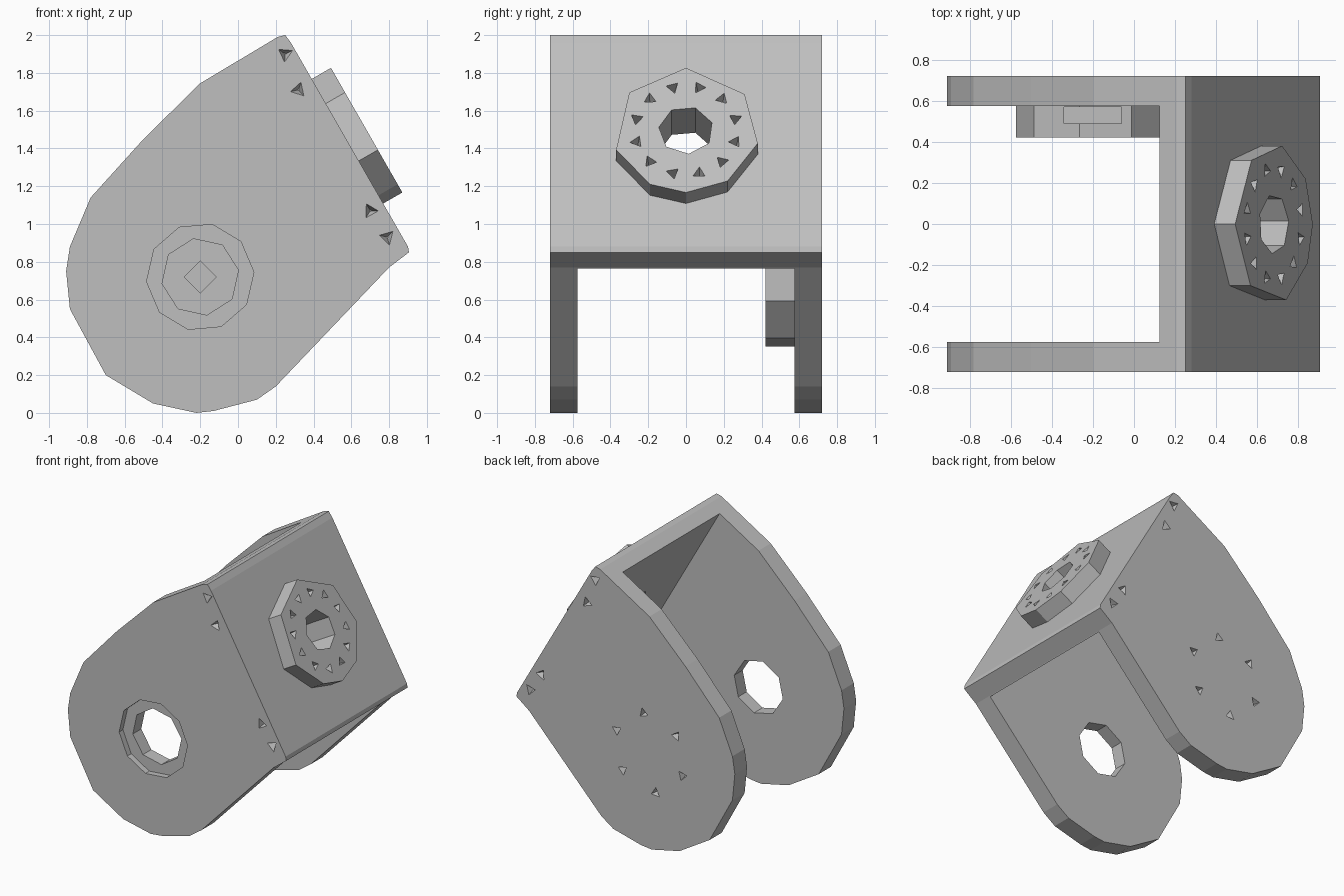
import bpy, bmesh, math
from mathutils import Vector

if "Cube" in bpy.data.objects:
    bpy.data.objects.remove(bpy.data.objects["Cube"])

grey = bpy.data.materials.new("plain_grey")
grey.use_nodes = True
COLOUR = (0.52, 0.52, 0.52, 1)
grey.diffuse_color = COLOUR
grey.node_tree.nodes["Principled BSDF"].inputs["Base Color"].default_value = COLOUR

X, Y, Z = Vector((1, 0, 0)), Vector((0, 1, 0)), Vector((0, 0, 1))
NORMAL = Vector((0.868, 0, 0.497))      # outward from the base plate
UP = Vector((-0.497, 0, 0.868))         # along the plate slope
PLATE = Vector((0.577, 0, 1.437))       # centre of the plate's outer face
PIVOT = Vector((-0.2, 0, 0.72))         # axis through both arms
HALF, THICK = 0.72, 0.145


def add_prism(bm, pts, origin, u, v, w, d0, d1, tip=1.0):
    """Extrude a 2D outline along w, optionally shrinking the far end."""
    n = len(pts)
    c = Vector((sum(p[0] for p in pts) / n, sum(p[1] for p in pts) / n))
    rings = []
    for d, s in ((d0, 1), (d1, tip)):
        ring = [c + (Vector(p) - c) * s for p in pts]
        rings.append([bm.verts.new(origin + u * q.x + v * q.y + w * d) for q in ring])
    low, high = rings
    faces = [bm.faces.new(low), bm.faces.new(high)]
    for i in range(n):
        j = (i + 1) % n
        faces.append(bm.faces.new((low[i], low[j], high[j], high[i])))
    bmesh.ops.recalc_face_normals(bm, faces=faces)


def finish(bm, name):
    mesh = bpy.data.meshes.new(name)
    bm.to_mesh(mesh)
    bm.free()
    mesh.materials.append(grey)
    obj = bpy.data.objects.new(name, mesh)
    bpy.context.collection.objects.link(obj)
    return obj


def prism(name, *args):
    bm = bmesh.new()
    add_prism(bm, *args)
    return finish(bm, name)


def ngon(n, r, start=0.0):
    angles = [math.radians(start) + math.tau * i / n for i in range(n)]
    return [(r * math.cos(a), r * math.sin(a)) for a in angles]


def pits(name, centres, r, origin, u, v, w, depth):
    """Small three-sided pits sunk against w."""
    bm = bmesh.new()
    for i, (cx, cy) in enumerate(centres):
        add_prism(bm, ngon(3, r, 25 + 47 * i), origin + u * cx + v * cy,
                  u, v, w, 0.01, -depth, 0.15)
    return finish(bm, name)


def cut(obj, *cutters):
    for cutter in cutters:
        cutter.hide_render = True
        mod = obj.modifiers.new("cut", "BOOLEAN")
        mod.operation, mod.solver, mod.object = "DIFFERENCE", "EXACT", cutter
        bpy.context.view_layer.objects.active = obj
        bpy.ops.object.modifier_apply(modifier=mod.name)


# Bracket: side outline extruded, then hollowed to leave two arms and a plate
outline = [(0.21, 1.99), (0.25, 2), (0.28, 1.96), (0.9, 0.88), (0.905, 0.85), (0.8, 0.77),
           (0.2, 0.14), (0.1, 0.07), (-0.13, 0.01), (-0.22, 0), (-0.45, 0.05), (-0.7, 0.2),
           (-0.89, 0.55), (-0.91, 0.75), (-0.89, 0.88), (-0.78, 1.14), (-0.5, 1.45), (-0.2, 1.745)]
bracket = prism("bracket", outline, Vector(), X, Z, Y, -HALF, HALF)
gap = prism("gap_cutter", [(-3, -2), (-THICK, -2), (-THICK, 2), (-3, 2)],
            PLATE, NORMAL, UP, Y, THICK - HALF, HALF - THICK)

# Front arm: stepped bearing hole
bore = prism("bore_cutter", ngon(8, 0.205, 10), PIVOT, X, Z, Y, -1, -0.5)
step = prism("step_cutter", ngon(10, 0.285, 5), PIVOT, X, Z, Y, -1, 0.045 - HALF)

# Base plate: centre hole shared with the disc
centre_hole = prism("centre_hole_cutter", ngon(7, 0.145, 70), PLATE, Y, UP, NORMAL, -0.4, 0.4)

# Screw pits on the back arm and along the plate corners
back_pits = pits("back_pit_cutter", ngon(6, 0.29, 20), 0.045, PIVOT + Y * HALF, X, Z, Y, 0.06)
corner_spots = [(0.25, 1.9), (0.32, 1.71), (0.7, 1.07), (0.79, 0.93)]
corner_pits = [pits("corner_pit_cutter", corner_spots, 0.05, Y * s * HALF, X, Z, Y * s, 0.05)
               for s in (-1, 1)]
cut(bracket, gap, bore, step, centre_hole, back_pits, *corner_pits)

# Mounting disc on the plate, ringed with screw pits
disc_outline = [(0, 0.38), (0.31, 0.22), (0.38, -0.08), (0.22, -0.31),
                (0, -0.38), (-0.19, -0.33), (-0.37, -0.12), (-0.3, 0.23)]
disc = prism("mounting_disc", disc_outline, PLATE, Y, UP, NORMAL, -0.005, 0.12)
disc_pits = pits("disc_pit_cutter", ngon(12, 0.27, 15), 0.04,
                 PLATE + NORMAL * 0.12, Y, UP, NORMAL, 0.09)
cut(disc, centre_hole, disc_pits)

# Pivot boss inside the back arm, with a blind hole and a nut slot
boss = prism("pivot_boss", ngon(9, 0.375, 100), PIVOT, X, Z, Y, 0.42, HALF - THICK + 0.005)
blind = prism("blind_hole_cutter", ngon(4, 0.085), PIVOT, X, Z, Y, 0.3, 0.54)
slot = prism("nut_slot_cutter", [(-0.14, 0.18), (0.14, 0.18), (0.14, 0.6), (-0.14, 0.6)],
             PIVOT, X, Z, Y, 0.49, 0.57)
cut(boss, blind, slot)

# Remove the cutters
for obj in [o for o in bpy.data.objects if "_cutter" in o.name]:
    bpy.data.objects.remove(obj)
